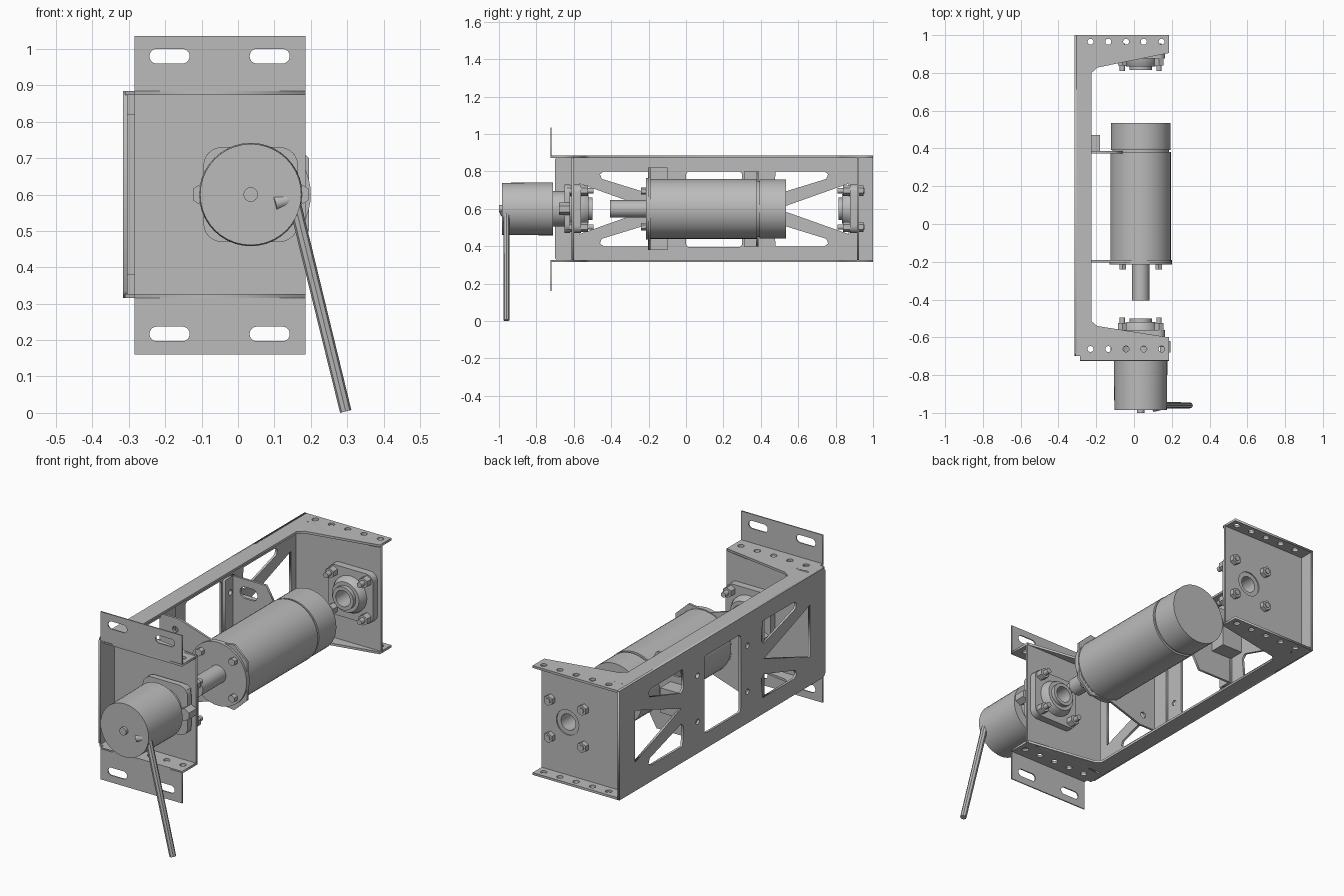
import bpy, math
from math import pi, cos, sin, radians
from mathutils import Matrix, Vector

cube = bpy.data.objects.get("Cube")
if cube:
    bpy.data.objects.remove(cube)

steel = bpy.data.materials.new("steel_grey")
steel.use_nodes = True
GREY = (0.5, 0.5, 0.5, 1)
steel.diffuse_color = GREY
steel.node_tree.nodes["Principled BSDF"].inputs["Base Color"].default_value = GREY

AX, AZ = 0.035, 0.60      # drive axis
MID = 0.15                # middle of the long web
Z0, Z1 = 0.315, 0.885     # channel bottom and top
X0, X1 = -0.31, 0.185     # web and free edge
PLANES = {
    "xy": Matrix(((1, 0, 0), (0, 1, 0), (0, 0, 1))),
    "xz": Matrix(((1, 0, 0), (0, 0, -1), (0, 1, 0))),
    "yz": Matrix(((0, 0, 1), (1, 0, 0), (0, 1, 0))),
}


def circle(u, v, r, n=16):
    return [(u + r * cos(2 * pi * i / n), v + r * sin(2 * pi * i / n)) for i in range(n)]


def rect(u0, u1, v0, v1):
    return [(u0, v0), (u1, v0), (u1, v1), (u0, v1)]


def rounded(u0, u1, v0, v1, r, n=6):
    pts = []
    for k, (u, v) in enumerate(((u1 - r, v1 - r), (u0 + r, v1 - r), (u0 + r, v0 + r), (u1 - r, v0 + r))):
        for i in range(n + 1):
            a = pi / 2 * (k + i / n)
            pts.append((u + r * cos(a), v + r * sin(a)))
    return pts


def plate(name, plane, level, outline, holes=(), t=0.012):
    """Flat sheet with cut-outs, centred on its level."""
    cu = bpy.data.curves.new(name, 'CURVE')
    cu.dimensions, cu.fill_mode, cu.extrude = '2D', 'BOTH', t / 2
    for loop in [outline, *holes]:
        s = cu.splines.new('POLY')
        s.points.add(len(loop) - 1)
        for p, (u, v) in zip(s.points, loop):
            p.co = (u, v, 0, 1)
        s.use_cyclic_u = True
    tmp = bpy.data.objects.new(name + "_curve", cu)
    bpy.context.collection.objects.link(tmp)
    dg = bpy.context.evaluated_depsgraph_get()
    me = bpy.data.meshes.new_from_object(tmp.evaluated_get(dg))
    bpy.data.objects.remove(tmp)
    m = PLANES[plane].to_4x4()
    m.translation = PLANES[plane] @ Vector((0, 0, 1)) * (level if plane != "xz" else -level)
    me.transform(m)
    me.materials.clear()
    me.materials.append(steel)
    ob = bpy.data.objects.new(name, me)
    bpy.context.collection.objects.link(ob)
    return ob


def finish(ob, name, smooth):
    ob.name = name
    ob.data.materials.clear()
    ob.data.materials.append(steel)
    if smooth:
        bpy.ops.object.shade_smooth_by_angle(angle=radians(35))
    return ob


def rod(name, a, b, r, r2=None, n=40):
    """Cylinder or cone between two points."""
    a, b = Vector(a), Vector(b)
    d = b - a
    bpy.ops.mesh.primitive_cone_add(vertices=n, radius1=r, radius2=r if r2 is None else r2,
                                    depth=d.length, location=(a + b) / 2,
                                    rotation=d.to_track_quat('Z', 'Y').to_euler())
    return finish(bpy.context.object, name, n > 8)


def axle(name, y0, y1, r, r2=None, x=AX, z=AZ, n=40):
    return rod(name, (x, y0, z), (x, y1, z), r, r2, n)


def lathe(name, profile, n=40):
    """Closed (radius, y) profile turned about the drive axis."""
    k = len(profile)
    verts = [(AX + r * cos(2 * pi * i / n), y, AZ + r * sin(2 * pi * i / n))
             for i in range(n) for r, y in profile]
    faces = [(i * k + j, i * k + (j + 1) % k, (i + 1) % n * k + (j + 1) % k, (i + 1) % n * k + j)
             for i in range(n) for j in range(k)]
    me = bpy.data.meshes.new(name)
    me.from_pydata(verts, [], faces)
    ob = bpy.data.objects.new(name, me)
    bpy.context.collection.objects.link(ob)
    bpy.ops.object.select_all(action='DESELECT')
    ob.select_set(True)
    bpy.context.view_layer.objects.active = ob
    bpy.ops.object.mode_set(mode='EDIT')
    bpy.ops.mesh.select_all(action='SELECT')
    bpy.ops.mesh.normals_make_consistent(inside=False)
    bpy.ops.object.mode_set(mode='OBJECT')
    return finish(ob, name, True)


# Long web with truss cut-outs, central window and bolt holes
cuts = [rounded(0.0, 0.30, 0.395, 0.80, 0.02)]
for s in (1, -1):
    y = lambda v: MID + s * (v - MID)
    cuts.append([(y(0.49), 0.60), (y(0.87), 0.735), (y(0.87), 0.465)])
    for q in (1, -1):
        z = lambda v: AZ + q * (v - AZ)
        cuts.append([(y(0.48), z(0.80)), (y(0.74), z(0.80)), (y(0.76), z(0.785)),
                     (y(0.75), z(0.76)), (y(0.49), z(0.68)), (y(0.47), z(0.70))])
        cuts.append(circle(y(0.355), z(0.72), 0.014))
plate("web", "yz", X0, [(-0.70, Z0 + 0.02), (-0.68, Z0), (1, Z0), (1, Z1), (-0.68, Z1), (-0.70, Z1 - 0.02)], cuts)

# Top and bottom flanges sweep into perforated lips at both ends
lip = [(X0, -0.70), (-0.285, -0.70), (-0.285, -0.725), (X1, -0.725), (X1, -0.60), (-0.195, -0.54),
       (-0.225, -0.515), (-0.225, 0.80), (-0.195, 0.828), (X1, 0.905), (X1, 1.0), (X0, 1.0)]
lip_holes = [circle(-0.23 + 0.094 * i, yy, 0.016, 12) for yy in (-0.662, 0.965) for i in range(5)]
for name, z in (("bottom_flange", Z0), ("top_flange", Z1)):
    plate(name, "xy", z - math.copysign(0.006, z - AZ), lip, lip_holes)

# End plates with a shaft hole
for name, y in (("front_end_plate", -0.605), ("rear_end_plate", 0.92)):
    plate(name, "xz", y, rect(-0.285 if y < 0 else X0, X1, Z0, Z1), [circle(AX, AZ, 0.065, 24)])

# Slotted mounting tabs
for name, z0, z1, zs in (("upper_tab", 0.88, 1.035, 0.98), ("lower_tab", 0.16, 0.32, 0.217)):
    slots = [rounded(x - 0.055, x + 0.055, zs - 0.02, zs + 0.02, 0.0195) for x in (-0.188, 0.087)]
    plate(name, "xz", -0.722, rect(-0.285, X1, z0, z1), slots, 0.006)


def bearing(name, y, s):
    """Four-bolt flange bearing on a plate; s is the side it projects to."""
    plate(name + "_flange", "xz", y + s * 0.025,
          rounded(AX - 0.13, AX + 0.13, AZ - 0.13, AZ + 0.13, 0.04), [circle(AX, AZ, 0.05, 24)], 0.038)
    lathe(name + "_hub", [(0.042, y), (0.095, y), (0.095, y + s * 0.05), (0.078, y + s * 0.085),
                          (0.06, y + s * 0.085), (0.06, y + s * 0.105), (0.042, y + s * 0.105)])
    for dx in (-0.097, 0.097):
        for dz in (-0.097, 0.097):
            p = dict(x=AX + dx, z=AZ + dz)
            axle(name + "_bolt", y - s * 0.035, y + s * 0.11, 0.014, n=12, **p)
            axle(name + "_nut", y + s * 0.044, y + s * 0.08, 0.027, n=6, **p)
            axle(name + "_head", y - s * 0.006, y - s * 0.03, 0.027, n=6, **p)


bearing("front_bearing", -0.605, 1)
bearing("rear_bearing", 0.92, -1)

# Motor body, end cap and output shaft
axle("motor_body", -0.19, 0.38, 0.16, n=48)
axle("motor_groove", 0.375, 0.40, 0.15, n=48)
axle("motor_cap", 0.392, 0.535, 0.158, n=48)
axle("motor_flange", -0.215, -0.19, 0.165, n=48)
axle("motor_shaft", -0.405, -0.20, 0.046, n=24)
for i in range(4):
    a = pi / 4 + i * pi / 2
    axle("motor_screw", -0.24, -0.21, 0.02, x=AX + 0.135 * cos(a), z=AZ + 0.135 * sin(a), n=6)

# Motor brackets fixed to the web
front = [(X0, 0.38), (-0.20, 0.38), (0.0, 0.445), (0.12, 0.43), (0.195, 0.50), (0.195, 0.70),
         (0.12, 0.77), (0.0, 0.755), (-0.20, 0.82), (X0, 0.82)]
plate("front_motor_bracket", "xz", -0.197, front, [circle(-0.22, 0.76, 0.016), circle(-0.22, 0.44, 0.016)])
rear = [(X0, 0.40), (-0.10, 0.40), (-0.06, 0.47), (-0.10, 0.53), (-0.12, 0.60), (-0.10, 0.67),
        (-0.06, 0.73), (-0.10, 0.80), (X0, 0.80)]
plate("rear_motor_bracket", "xz", 0.38, rear, [rounded(-0.25, -0.15, 0.70, 0.76, 0.029)])
plate("front_bracket_foot", "yz", X0 + 0.012, rect(-0.20, -0.10, 0.38, 0.82), [circle(-0.062 - 0.09, 0.72, 0.014)])
plate("rear_bracket_foot", "yz", X0 + 0.012, rect(0.31, 0.39, 0.40, 0.80), [circle(0.355, 0.72, 0.014)])

# Terminal block on the web
bpy.ops.mesh.primitive_cube_add(size=1, location=(-0.24, 0.425, 0.60))
bpy.context.object.scale = (0.12, 0.09, 0.13)
finish(bpy.context.object, "terminal_block", False)

# Front gear head: mounting flange, neck, housing
plate("head_flange", "xz", -0.635, rounded(AX - 0.13, AX + 0.13, AZ - 0.13, AZ + 0.13, 0.05),
      [circle(AX, AZ, 0.04)], 0.03)
axle("head_neck", -0.72, -0.61, 0.095)
for dx, dz in ((-0.13, 0), (0.13, 0)):
    axle("head_lug", -0.68, -0.62, 0.033, x=AX + dx, z=AZ + dz, n=6)
axle("head_housing", -0.985, -0.71, 0.139, 0.142, n=40)
axle("head_tip", -1.0, -0.98, 0.02, n=16)

# Crank handle, angled down
rod("handle_root", (0.10, -0.975, 0.575), (0.165, -0.96, 0.592), 0.02, n=12)
rod("handle", (0.15, -0.96, 0.60), (0.296, -0.96, 0.004), 0.017, 0.016, n=8)
